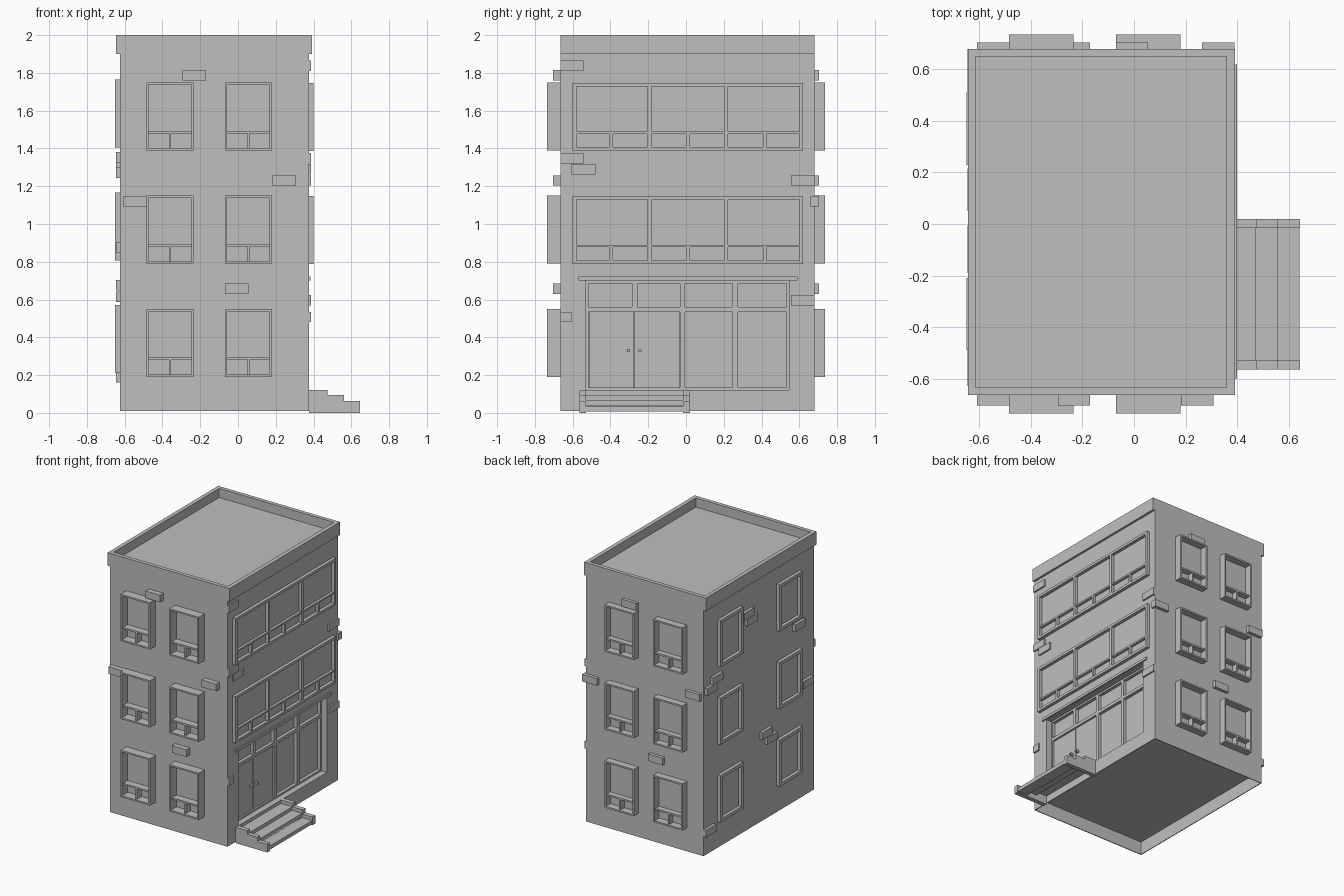
import bpy, bmesh
from mathutils import Vector

if "Cube" in bpy.data.objects:
    bpy.data.objects.remove(bpy.data.objects["Cube"], do_unlink=True)

grey = bpy.data.materials.new("plain_grey")
grey.use_nodes = True
COLOUR = (0.52, 0.52, 0.52, 1)
grey.diffuse_color = COLOUR
grey.node_tree.nodes["Principled BSDF"].inputs["Base Color"].default_value = COLOUR

# Wall planes of the building
LEFT, RIGHT, FRONT, BACK = -0.625, 0.375, -0.665, 0.68
BOTTOM, ROOF, TOP = 0.01, 1.93, 2.0

# Each face turns (position along wall, distance out of wall) into x, y
FACES = {
    "front": lambda u, d: (u, FRONT - d),
    "back": lambda u, d: (u, BACK + d),
    "right": lambda u, d: (RIGHT + d, u),
    "left": lambda u, d: (LEFT - d, u),
}


def add_box(bm, a, b):
    lo = Vector(map(min, a, b))
    hi = Vector(map(max, a, b))
    verts = bmesh.ops.create_cube(bm, size=1)["verts"]
    for v in verts:
        v.co = Vector(lo[i] + (v.co[i] + 0.5) * (hi[i] - lo[i]) for i in range(3))


def wall_box(face, u0, u1, z0, z1, d0, d1):
    place = FACES[face]
    return (*place(u0, d0), z0), (*place(u1, d1), z1)


def make(name, boxes):
    bm = bmesh.new()
    for a, b in boxes:
        add_box(bm, a, b)
    mesh = bpy.data.meshes.new(name)
    bm.to_mesh(mesh)
    bm.free()
    mesh.materials.append(grey)
    obj = bpy.data.objects.new(name, mesh)
    bpy.context.collection.objects.link(obj)
    return obj


def frame(face, u0, u1, z0, z1, t, d0, d1):
    """Four bars around a rectangular opening."""
    return [wall_box(face, u0, u0 + t, z0, z1, d0, d1),
            wall_box(face, u1 - t, u1, z0, z1, d0, d1),
            wall_box(face, u0 + t, u1 - t, z0, z0 + t, d0, d1),
            wall_box(face, u0 + t, u1 - t, z1 - t, z1, d0, d1)]


def window(face, u0, u1, z0, z1, depth, bays, t):
    """Frame with a transom, bay posts and short posts in the lower lights."""
    parts = frame(face, u0, u1, z0, z1, t, -0.01, depth)
    inner = depth * 0.8
    parts.append(wall_box(face, u0 + t, u1 - t, z0 + 0.09, z0 + 0.103, -0.01, inner))
    step = (u1 - u0) / bays
    for i in range(bays):
        mid = u0 + (i + 0.5) * step
        parts.append(wall_box(face, mid - t / 2, mid + t / 2, z0 + t, z0 + 0.09, -0.01, inner))
        if i:
            post = u0 + i * step
            parts.append(wall_box(face, post - t / 2, post + t / 2, z0 + t, z1 - t, -0.01, depth))
    return parts


# Building body, hollow below the floor and recessed for the shop front
body = make("building_body", [((LEFT, FRONT, BOTTOM), (RIGHT, BACK, ROOF))])
cutters = [
    make("base_cutter", [((LEFT + 0.006, FRONT + 0.006, -0.1), (RIGHT - 0.006, BACK - 0.006, 0.112))]),
    make("shop_cutter", [wall_box("right", -0.53, 0.545, 0.12, 0.70, -0.07, 0.1)]),
]
for cutter in cutters:
    mod = body.modifiers.new(cutter.name, "BOOLEAN")
    mod.operation = "DIFFERENCE"
    mod.solver = "EXACT"
    mod.object = cutter
bpy.context.view_layer.update()
evaluated = body.evaluated_get(bpy.context.evaluated_depsgraph_get())
cut_mesh = bpy.data.meshes.new_from_object(evaluated)
body.modifiers.clear()
body.data = cut_mesh
for cutter in cutters:
    bpy.data.objects.remove(cutter, do_unlink=True)

# Roof parapet, overhanging the two long sides
make("roof_parapet", [
    ((-0.645, FRONT, 1.9), (-0.615, BACK, TOP)),
    ((0.36, FRONT, 1.9), (0.392, BACK, TOP)),
    ((-0.615, FRONT, ROOF), (0.36, FRONT + 0.03, TOP)),
    ((-0.615, BACK - 0.03, ROOF), (0.36, BACK, TOP)),
])

# Windows on every storey
for face in ("front", "back"):
    for col, u in enumerate((-0.485, -0.07)):
        for storey in range(3):
            z = 0.19 + 0.6 * storey
            make(f"{face}_window_{storey}_{col}",
                 window(face, u, u + 0.25, z, z + 0.36, 0.055 if face == "back" else 0.07, 1, 0.012))
for storey in range(3):
    z = 0.21 + 0.597 * storey
    for col, u in enumerate((-0.49, 0.23)):
        make(f"left_window_{storey}_{col}", frame("left", u, u + 0.28, z, z + 0.36, 0.025, -0.01, 0.025))
for storey in (1, 2):
    z = 0.19 + 0.6 * storey - 0.003
    make(f"right_window_{storey}", window("right", -0.6, 0.62, z, z + 0.36, 0.025, 3, 0.02))

# Shop front: posts, rails, double door and lintel
back, out = -0.08, -0.045
shop = frame("right", -0.53, 0.545, 0.12, 0.70, 0.014, back, out)
shop.append(wall_box("right", -0.516, 0.531, 0.535, 0.56, back, out))
for u in (-0.272, -0.018, 0.26):
    shop.append(wall_box("right", u - 0.014, u + 0.014, 0.56, 0.686, back, out))
for u in (-0.018, 0.26):
    shop.append(wall_box("right", u - 0.014, u + 0.014, 0.134, 0.535, back, out))
make("shop_front_frame", shop)
make("double_door", [wall_box("right", u, u + 0.238, 0.134, 0.533, back, -0.058)
                     for u in (-0.514, -0.272)])
make("door_knobs", [wall_box("right", u - 0.008, u + 0.008, 0.322, 0.338, -0.06, -0.03)
                    for u in (-0.305, -0.243)])
make("shop_lintel", [wall_box("right", -0.57, 0.59, 0.702, 0.722, -0.01, 0.01)])

# Entrance steps between stepped cheek walls
STEPS = ((0.475, 0.122), (0.56, 0.095), (0.645, 0.062))
treads, cheeks = [], []
start = RIGHT
for end, height in STEPS:
    treads.append(((start - 0.005, -0.53, height - 0.055), (end - 0.003, -0.015, height - 0.027)))
    for y0, y1 in ((-0.565, -0.53), (-0.015, 0.02)):
        cheeks.append(((start, y0, 0), (end, y1, height)))
    start = end
make("stair_treads", treads)
make("stair_cheeks", cheeks)

# Loose bricks standing proud of the walls: start along wall, bottom height
BRICKS = {
    "front": [(-0.295, 1.76), (0.183, 1.203), (-0.61, 1.093), (-0.07, 0.63)],
    "back": [(-0.07, 1.76), (0.265, 1.093), (-0.61, 1.203), (-0.295, 0.63)],
    "right": [(-0.668, 1.81), (-0.668, 1.32), (-0.605, 1.262), (0.555, 1.203),
              (0.555, 0.568), (-0.73, 0.48)],
    "left": [(0.09, 1.65), (0.05, 1.59), (0.47, 1.3), (0.54, 1.243), (-0.53, 1.325),
             (-0.63, 0.85), (-0.13, 0.648), (-0.19, 0.588), (0.555, 0.16)],
}
PROUD = {"front": 0.04, "back": 0.025, "right": 0.012, "left": 0.022}
for face, spots in BRICKS.items():
    low, high = (LEFT, 0.392) if face in ("front", "back") else (FRONT, BACK)
    make(f"{face}_bricks", [wall_box(face, max(u, low), min(u + 0.125, high), z, z + 0.055, -0.02, PROUD[face])
                            for u, z in spots])
